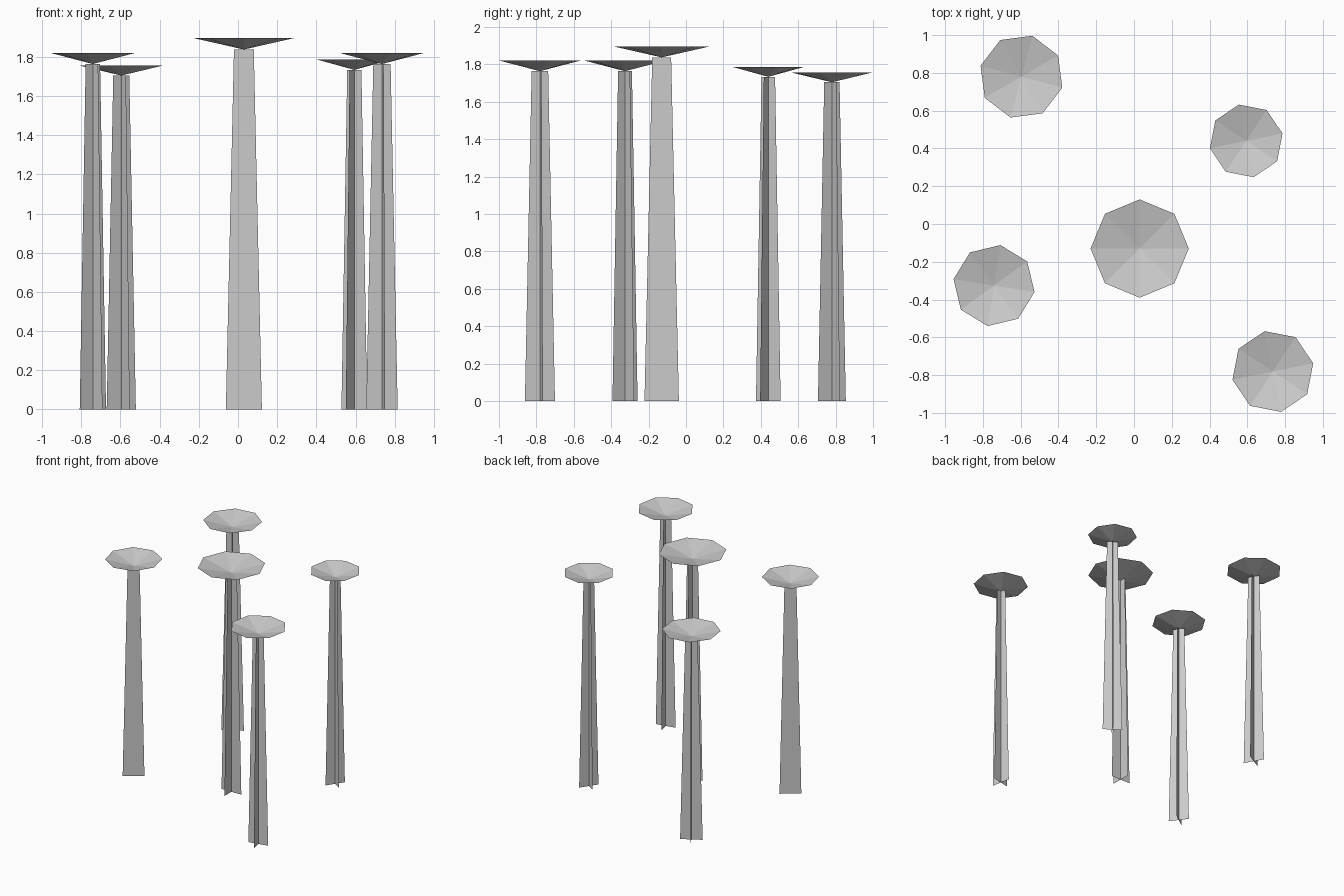
import bpy, bmesh
from math import radians

cube = bpy.data.objects.get("Cube")
if cube:
    bpy.data.objects.remove(cube, do_unlink=True)

# One plain grey for everything
grey = bpy.data.materials.new("light_grey")
grey.use_nodes = True
colour = (0.6, 0.6, 0.6, 1)
grey.diffuse_color = colour
grey.node_tree.nodes["Principled BSDF"].inputs["Base Color"].default_value = colour


def finish(bm, name, place, turn):
    mesh = bpy.data.meshes.new(name)
    bm.to_mesh(mesh)
    bm.free()
    mesh.materials.append(grey)
    obj = bpy.data.objects.new(name, mesh)
    obj.location = place
    obj.rotation_euler.z = radians(turn)
    bpy.context.collection.objects.link(obj)


def trunk(name, x, y, turn, height, half):
    # Two crossed tapering sheets
    bm = bmesh.new()
    top = half * 0.55
    for ax, ay in ((1, 0), (0, 1)):
        outline = ((-half, 0), (half, 0), (top, height), (-top, height))
        bm.faces.new([bm.verts.new((s * ax, s * ay, z)) for s, z in outline])
    finish(bm, name, (x, y, 0), turn)


def canopy(name, x, y, turn, apex, rim, radius):
    # Shallow open eight-sided dish whose centre rests on the trunk
    bm = bmesh.new()
    bmesh.ops.create_circle(bm, cap_ends=True, cap_tris=True, segments=8, radius=radius)
    for v in bm.verts:
        if v.co.length < radius / 2:
            v.co.z = apex - rim
    bm.normal_update()
    bmesh.ops.reverse_faces(bm, faces=[f for f in bm.faces if f.normal.z < 0])
    finish(bm, name, (x, y, rim), turn)


# name, x, y, turn, trunk top, rim height, canopy radius, trunk half width
trees = [
    ("centre", 0.03, -0.13, 0, 1.838, 1.897, 0.26, 0.092),
    ("back_right", -0.596, 0.78, 30, 1.705, 1.757, 0.224, 0.086),
    ("back_left", 0.594, 0.44, -33.5, 1.734, 1.787, 0.196, 0.079),
    ("front_left", 0.735, -0.781, 11.5, 1.764, 1.82, 0.218, 0.082),
    ("front_right", -0.741, -0.326, -54, 1.764, 1.82, 0.217, 0.083),
]
for name, x, y, turn, apex, rim, radius, half in trees:
    trunk(name + "_trunk", x, y, turn, apex, half)
    canopy(name + "_canopy", x, y, turn, apex, rim, radius)
